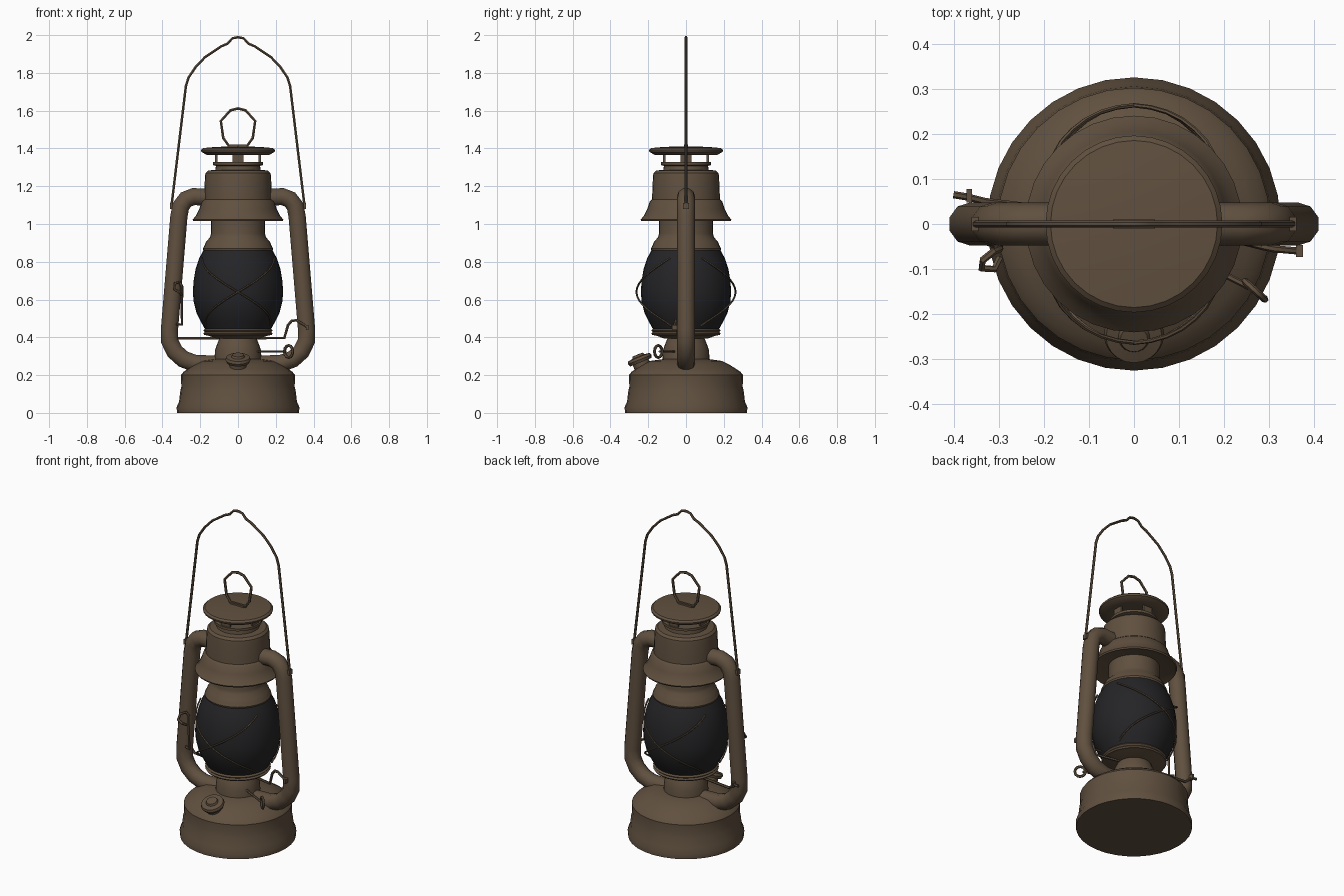
import bpy, bmesh, math
from mathutils import Vector

if "Cube" in bpy.data.objects:
    bpy.data.objects.remove(bpy.data.objects["Cube"], do_unlink=True)


def material(name, rgb):
    m = bpy.data.materials.new(name)
    m.use_nodes = True
    m.diffuse_color = (*rgb, 1)
    bsdf = m.node_tree.nodes["Principled BSDF"]
    bsdf.inputs["Base Color"].default_value = (*rgb, 1)
    bsdf.inputs["Roughness"].default_value = 0.7
    return m


BROWN = material("aged brown metal", (0.118, 0.081, 0.050))
DARK = material("dark glass", (0.018, 0.018, 0.020))


def activate(ob):
    bpy.ops.object.select_all(action='DESELECT')
    ob.select_set(True)
    bpy.context.view_layer.objects.active = ob


def finish(name, bm, mat):
    bmesh.ops.recalc_face_normals(bm, faces=bm.faces)
    me = bpy.data.meshes.new(name)
    bm.to_mesh(me)
    bm.free()
    me.materials.append(mat)
    ob = bpy.data.objects.new(name, me)
    bpy.context.collection.objects.link(ob)
    activate(ob)
    bpy.ops.object.shade_smooth_by_angle(angle=math.radians(35))
    return ob


def lathe(name, profile, mat=BROWN, sides=32):
    """Revolve (radius, height) points around z."""
    bm = bmesh.new()
    vs = [bm.verts.new((r, 0, z)) for r, z in profile]
    es = [bm.edges.new(p) for p in zip(vs, vs[1:])]
    bmesh.ops.spin(bm, geom=vs + es, cent=(0, 0, 0), axis=(0, 0, 1),
                   angle=math.tau, steps=sides, use_duplicate=False)
    bmesh.ops.remove_doubles(bm, verts=bm.verts, dist=0.0005)
    return finish(name, bm, mat)


def box(name, center, size):
    bm = bmesh.new()
    bmesh.ops.create_cube(bm, size=1)
    for v in bm.verts:
        v.co = Vector(v.co) * Vector(size) + Vector(center)
    return finish(name, bm, BROWN)


def wire(name, points, radius, closed=False, resolution=1):
    """Round rod along a list of points."""
    cu = bpy.data.curves.new(name, 'CURVE')
    cu.dimensions = '3D'
    cu.bevel_depth = radius
    cu.bevel_resolution = resolution
    cu.use_fill_caps = True
    sp = cu.splines.new('POLY')
    sp.points.add(len(points) - 1)
    for p, co in zip(sp.points, points):
        p.co = (*co, 1)
    sp.use_cyclic_u = closed
    sp.use_smooth = True
    cu.materials.append(BROWN)
    ob = bpy.data.objects.new(name, cu)
    bpy.context.collection.objects.link(ob)
    activate(ob)
    bpy.ops.object.convert(target='MESH')
    bpy.ops.object.shade_smooth_by_angle(angle=math.radians(40))
    return ob


# Fuel tank and burner neck
lathe("fuel_tank", [(0, 0), (0.323, 0), (0.325, 0.03), (0.312, 0.06), (0.305, 0.12),
                    (0.30, 0.14), (0.302, 0.20), (0.288, 0.218), (0.262, 0.235),
                    (0.23, 0.255), (0.19, 0.275), (0.12, 0.285), (0, 0.287)])
lathe("burner_neck", [(0.125, 0.27), (0.122, 0.33), (0.112, 0.36), (0.10, 0.39),
                      (0.09, 0.41), (0, 0.41)])
lathe("globe_plate", [(0, 0.395), (0.12, 0.395), (0.16, 0.41), (0.178, 0.412), (0.183, 0.42),
                      (0.175, 0.428), (0.183, 0.436), (0.175, 0.445), (0, 0.445)])

# Glass globe
GLOBE = [(0.17, 0.435), (0.195, 0.48), (0.22, 0.53), (0.235, 0.59), (0.239, 0.64),
         (0.235, 0.70), (0.225, 0.76), (0.205, 0.82), (0.178, 0.87)]
lathe("glass_globe", [(0, 0.435)] + GLOBE + [(0, 0.87)], DARK)

# Collar, hood and vented chimney
lathe("globe_collar", [(0, 0.86), (0.183, 0.86), (0.186, 0.87), (0.178, 0.885), (0.17, 0.905),
                       (0.148, 0.93), (0.143, 0.95), (0.143, 1.03), (0, 1.03)])
lathe("hood", [(0, 1.03), (0.19, 1.03), (0.236, 1.015), (0.24, 1.023), (0.222, 1.045),
               (0.205, 1.08), (0.192, 1.12), (0.18, 1.13), (0.175, 1.25), (0.172, 1.27),
               (0.158, 1.283), (0.12, 1.287), (0.117, 1.308), (0.133, 1.312),
               (0.133, 1.327), (0, 1.327)])
lathe("chimney_cap", [(0, 1.367), (0.12, 1.367), (0.165, 1.365), (0.194, 1.382), (0.196, 1.392),
                      (0.185, 1.402), (0.12, 1.408), (0, 1.412)])
for i in range(4):
    a = i * math.pi / 2
    size = (0.012, 0.06, 0.06) if i % 2 == 0 else (0.06, 0.012, 0.06)
    box("chimney_post", (0.115 * math.cos(a), 0.115 * math.sin(a), 1.345), size)

# Lifting loop on the cap
box("loop_tab", (0, 0, 1.412), (0.09, 0.022, 0.016))
half = [(0.05, 1.416), (0.078, 1.455), (0.091, 1.545), (0.04, 1.602)]
loop = half + [(0, 1.612)] + [(-x, z) for x, z in reversed(half)]
wire("lifting_loop", [(x, 0, z) for x, z in loop], 0.008, closed=True)

# Carrying bail
half = [(0.345, 1.085), (0.354, 1.09), (0.348, 1.13), (0.276, 1.73), (0.262, 1.775), (0.225, 1.83),
        (0.175, 1.883), (0.09, 1.94), (0.055, 1.955), (0.03, 1.983)]
bail = half + [(0, 1.989)] + [(-x, z) for x, z in reversed(half)]
wire("carrying_bail", [(x, 0, z) for x, z in bail], 0.0075)

# Side air tubes
tube = [(0.13, 1.14), (0.235, 1.145), (0.275, 1.13), (0.302, 1.095), (0.313, 1.04),
        (0.363, 0.44), (0.362, 0.38), (0.335, 0.325), (0.29, 0.285), (0.23, 0.262), (0.12, 0.258)]
for name, s in (("left_air_tube", 1), ("right_air_tube", -1)):
    wire(name, [(s * x, 0, z) for x, z in tube], 0.048, resolution=3)
    box("bail_ear", (s * 0.34, 0, 1.095), (0.04, 0.03, 0.03))


# Crossed guard wires, front and back
def globe_radius(z):
    for (r0, z0), (r1, z1) in zip(GLOBE, GLOBE[1:]):
        if z0 <= z <= z1:
            return r0 + (r1 - r0) * (z - z0) / (z1 - z0)
    return GLOBE[-1][0]


for face in (-1, 1):
    for slope in (-1, 1):
        pts = []
        for i in range(17):
            t = i / 8 - 1
            a = t * math.radians(66)
            z = 0.64 + slope * t * 0.18
            r = globe_radius(z) + 0.006 + 0.018 * (1 - t * t)
            pts.append((r * math.sin(a), face * r * math.cos(a), z))
        wire("guard_wire", pts, 0.005)

# Filler cap, leaning outward at the front
filler = lathe("filler_cap", [(0, -0.07), (0.045, -0.07), (0.045, -0.015), (0.06, -0.015),
                              (0.067, 0), (0.062, 0.014), (0.035, 0.017), (0.03, 0.028),
                              (0, 0.03)], sides=20)
filler.location = (0, -0.245, 0.282)
filler.rotation_euler = (math.radians(22), 0, 0)

# Wick winder with ring handle
wire("wick_shaft", [(0.07, -0.045, 0.325), (0.255, -0.14, 0.325)], 0.007)
ring = []
for i in range(12):
    a = i * math.tau / 12
    ring.append((0.268 + 0.022 * math.cos(a), -0.147 - 0.02 * math.cos(a),
                 0.325 + 0.032 * math.sin(a)))
wire("wick_ring", ring, 0.008, closed=True)

# Globe lifting rod with hooked ends
wire("lifting_rod", [(-0.40, 0.065, 0.43), (-0.37, 0.06, 0.43), (-0.33, 0.05, 0.396),
                     (0, 0.01, 0.396), (0.245, -0.04, 0.396), (0.265, -0.045, 0.465),
                     (0.285, -0.05, 0.488), (0.31, -0.055, 0.49), (0.365, -0.06, 0.455)], 0.008)
box("rod_knob", (0.367, -0.06, 0.453), (0.015, 0.026, 0.026))
box("rod_knob", (-0.365, 0.063, 0.43), (0.012, 0.03, 0.03))

# Spring latch beside the right tube
wire("spring_latch", [(-0.325, -0.04, 0.47), (-0.297, -0.05, 0.468), (-0.297, -0.055, 0.67),
                      (-0.31, -0.06, 0.692), (-0.335, -0.08, 0.685), (-0.338, -0.098, 0.655),
                      (-0.31, -0.1, 0.64), (-0.298, -0.075, 0.625)], 0.008)
